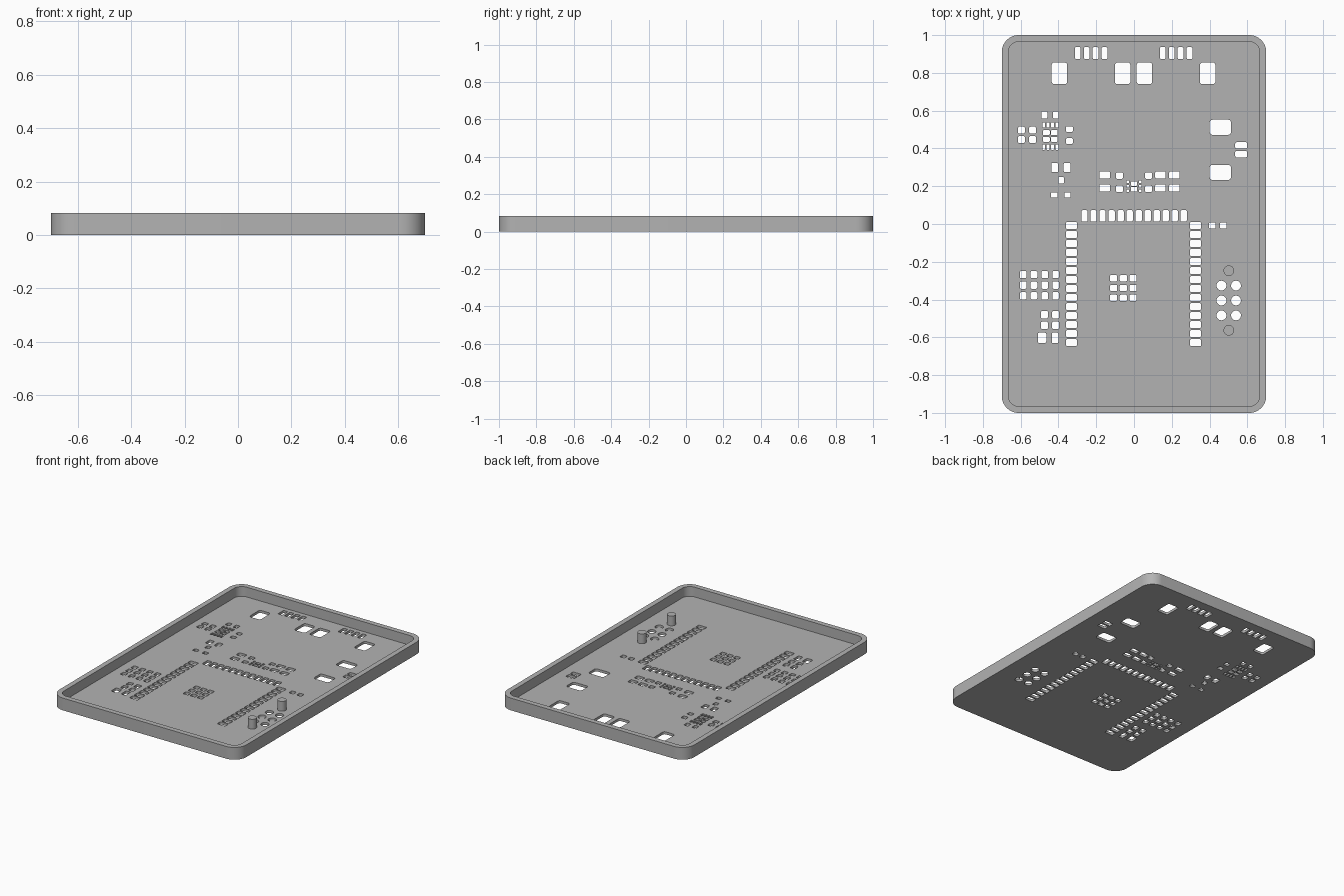
import bpy, bmesh, math

cube = bpy.data.objects.get("Cube")
if cube:
    bpy.data.objects.remove(cube, do_unlink=True)

HEIGHT, FLOOR = 0.083, 0.017

grey = bpy.data.materials.new("matte_grey")
grey.use_nodes = True
colour = (0.45, 0.45, 0.45, 1)
grey.diffuse_color = colour
grey.node_tree.nodes["Principled BSDF"].inputs["Base Color"].default_value = colour


def rounded_rect(x, y, w, h, r, steps):
    """Outline of a rectangle with rounded corners."""
    pts = []
    for k, (sx, sy) in enumerate([(1, 1), (-1, 1), (-1, -1), (1, -1)]):
        cx, cy = x + sx * (w / 2 - r), y + sy * (h / 2 - r)
        for i in range(steps + 1):
            a = (k + i / steps) * math.pi / 2
            pts.append((cx + r * math.cos(a), cy + r * math.sin(a)))
    return pts


def circle(x, y, r, n=24):
    turn = 2 * math.pi / n
    return [(x + r * math.cos(i * turn), y + r * math.sin(i * turn)) for i in range(n)]


def plate(name, outlines, z0, z1):
    """Solid plate from a flat outline; inner outlines become holes."""
    curve = bpy.data.curves.new(name, "CURVE")
    curve.dimensions, curve.fill_mode = "2D", "BOTH"
    curve.extrude = (z1 - z0) / 2
    for pts in outlines:
        spline = curve.splines.new("POLY")
        spline.points.add(len(pts) - 1)
        for p, (x, y) in zip(spline.points, pts):
            p.co = (x, y, 0, 1)
        spline.use_cyclic_u = True
    obj = bpy.data.objects.new(name, curve)
    bpy.context.collection.objects.link(obj)
    bpy.ops.object.select_all(action="DESELECT")
    obj.select_set(True)
    bpy.context.view_layer.objects.active = obj
    bpy.ops.object.convert(target="MESH")
    obj = bpy.context.object
    bm = bmesh.new()
    bm.from_mesh(obj.data)
    bmesh.ops.remove_doubles(bm, verts=bm.verts, dist=0.00001)
    bmesh.ops.translate(bm, verts=bm.verts, vec=(0, 0, (z0 + z1) / 2))
    bmesh.ops.recalc_face_normals(bm, faces=bm.faces)
    bm.to_mesh(obj.data)
    bm.free()
    obj.data.materials.clear()
    obj.data.materials.append(grey)
    bpy.ops.object.shade_smooth_by_angle(angle=math.radians(35))
    return obj


holes = []


def pads(xs, ys, w, h):
    """Grid of pad openings at every x and y."""
    for x in xs:
        for y in ys:
            holes.append(rounded_rect(x, y, w, h, min(w, h) * 0.18, 3))


def row(start, step, count):
    return [start + step * i for i in range(count)]


# Connector openings along the back edge
pads([-0.395, -0.06, 0.055, 0.39], [0.798], 0.083, 0.115)
for start in (-0.298, 0.152):
    pads(row(start, 0.0475, 4), [0.905], 0.031, 0.062)

# Switch and indicator openings on the left side
pads([0.457], [0.512, 0.273], 0.113, 0.08)
pads([0.567], [0.416, 0.37], 0.062, 0.034)

# Small chip with its surrounding parts
pads(row(-0.478, 0.0235, 4), [0.524, 0.407], 0.015, 0.028)
pads([-0.464, -0.422], [0.484, 0.448], 0.036, 0.026)
pads([-0.596, -0.537], [0.497, 0.447], 0.036, 0.036)
pads([-0.342], [0.502, 0.439], 0.036, 0.03)
pads([-0.474, -0.415], [0.577], 0.03, 0.036)
pads([-0.42, -0.354], [0.299], 0.036, 0.05)
pads([-0.386], [0.232], 0.03, 0.034)
pads([-0.423, -0.352], [0.154], 0.034, 0.028)

# Central regulator with its surrounding parts
pads([-0.034, 0.034], row(0.176, 0.024, 3), 0.014, 0.015)
pads([0], [0.184, 0.214], 0.034, 0.024)
pads([-0.155, 0.14, 0.214], [0.19, 0.259], 0.056, 0.038)
pads([-0.077, 0.077], [0.186, 0.256], 0.036, 0.034)

# Module openings: three sides and the middle
pads(row(-0.262, 0.0477, 12), [0.043], 0.034, 0.06)
pads([-0.331, 0.326], row(-0.008, -0.0477, 14), 0.06, 0.036)
pads(row(-0.108, 0.0515, 3), row(-0.391, 0.052, 3), 0.038, 0.033)
pads([0.415, 0.473], [-0.008], 0.034, 0.034)

# Passive parts on the right side
pads(row(-0.587, 0.0573, 4), row(-0.38, 0.056, 3), 0.035, 0.038)
pads([-0.474, -0.415], [-0.48, -0.537], 0.036, 0.04)
pads([-0.487], [-0.603], 0.045, 0.056)
pads([-0.418], [-0.603], 0.034, 0.056)

# Round test point openings
for x in (0.463, 0.54):
    for y in row(-0.484, 0.079, 3):
        holes.append(circle(x, y, 0.026))

# Tray floor, rim and locating pegs
outer = rounded_rect(0, 0, 1.4, 2, 0.09, 12)
inner = rounded_rect(0, 0, 1.33, 1.93, 0.055, 12)
plate("tray_floor", [inner] + holes, 0, FLOOR)
plate("tray_rim", [outer, inner], 0, HEIGHT)
for name, y in (("back_peg", -0.247), ("front_peg", -0.563)):
    plate(name, [circle(0.502, y, 0.028)], FLOOR, HEIGHT)
